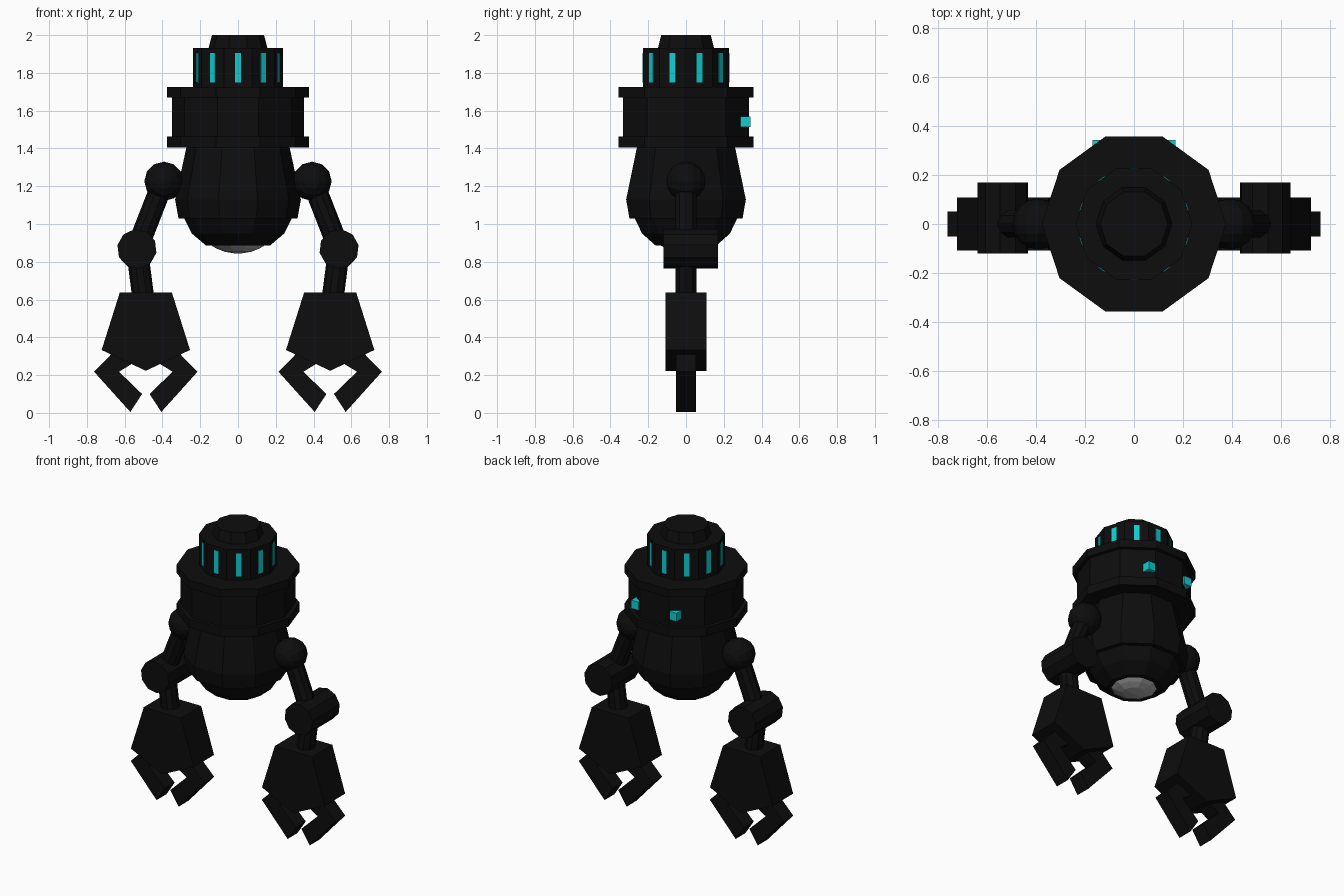
import bpy, bmesh, math
from mathutils import Vector, Matrix

if "Cube" in bpy.data.objects:
    bpy.data.objects.remove(bpy.data.objects["Cube"])


def material(name, rgb):
    m = bpy.data.materials.new(name)
    m.diffuse_color = (*rgb, 1)
    m.use_nodes = True
    m.node_tree.nodes["Principled BSDF"].inputs["Base Color"].default_value = m.diffuse_color
    return m


BLACK = material("black metal", (0.004, 0.004, 0.004))
TEAL = material("teal glow", (0.005, 0.62, 0.64))
GREY = material("grey lens", (0.4, 0.4, 0.4))


def finish(name, bm, mat):
    bmesh.ops.recalc_face_normals(bm, faces=bm.faces)
    me = bpy.data.meshes.new(name)
    bm.to_mesh(me)
    bm.free()
    me.materials.append(mat)
    ob = bpy.data.objects.new(name, me)
    bpy.context.collection.objects.link(ob)
    return ob


def lathe(name, profile, mat=BLACK, n=10):
    """Closed solid of revolution around z from (radius, z) points."""
    bm = bmesh.new()
    rings = [[bm.verts.new((r * math.cos(math.tau * i / n), r * math.sin(math.tau * i / n), z))
              for i in range(n)] for r, z in profile]
    for a, b in zip(rings, rings[1:]):
        for i in range(n):
            j = (i + 1) % n
            bm.faces.new((a[i], a[j], b[j], b[i]))
    bm.faces.new(rings[0][::-1])
    bm.faces.new(rings[-1])
    return finish(name, bm, mat)


def box(name, centre, size, mat, turn=0.0):
    bm = bmesh.new()
    bmesh.ops.create_cube(bm, size=1, matrix=Matrix.Translation(centre)
                          @ Matrix.Rotation(turn, 4, 'Z') @ Matrix.Diagonal((*size, 1)))
    return finish(name, bm, mat)


def rod(name, a, b, r, n=10, roll=0.0):
    a, b = Vector(a), Vector(b)
    d = b - a
    bm = bmesh.new()
    bmesh.ops.create_cone(bm, cap_ends=True, segments=n, radius1=r, radius2=r, depth=d.length,
                          matrix=Matrix.Translation((a + b) / 2)
                          @ d.to_track_quat('Z', 'Y').to_matrix().to_4x4()
                          @ Matrix.Rotation(roll, 4, 'Z'))
    return finish(name, bm, BLACK)


def plate(name, outline, half):
    """Extrude an (x, z) outline along y."""
    bm = bmesh.new()
    f = bm.faces.new([bm.verts.new((x, -half, z)) for x, z in outline])
    ext = bmesh.ops.extrude_face_region(bm, geom=[f])
    bmesh.ops.translate(bm, vec=(0, 2 * half, 0),
                        verts=[v for v in ext["geom"] if isinstance(v, bmesh.types.BMVert)])
    return finish(name, bm, BLACK)


# Torso, stacked from bottom to top
lathe("lower_bowl", [(.168, .885), (.245, .95), (.29, 1.04)])
lathe("belly", [(.315, 1.03), (.333, 1.13), (.27, 1.42)])
lathe("chest_band", [(.376, 1.406), (.376, 1.464), (.35, 1.464), (.35, 1.671),
                     (.376, 1.671), (.376, 1.724)])
lathe("head_drum", [(.238, 1.72), (.238, 1.931)])
lathe("head_cap", [(.156, 1.93), (.138, 2.0)])
lathe("belly_lens", [(.012, .843), (.07, .853), (.115, .871), (.14, .886)], GREY)

# Glowing windows, one centred on each drum side
for i in range(10):
    a = math.radians(18 + 36 * i)
    d = .2264
    box("head_window", (d * math.cos(a), d * math.sin(a), 1.827), (.006, .034, .154), TEAL, a)

# Arms, repeated on both sides
CLAW = .488
palm_half = [(0, .637), (.138, .637), (.234, .333), (0, .223)]
finger_half = [(.17, .34), (.19, .302), (.274, .218), (.082, .005), (.02, .10),
               (.142, .218), (.06, .268), (.06, .32)]
for s, side in ((1, "right"), (-1, "left")):
    box(side + "_back_light", (s * .142, .315, 1.542), (.054, .054, .056), TEAL)

    bm = bmesh.new()
    bmesh.ops.create_uvsphere(bm, u_segments=12, v_segments=8, radius=.104,
                              matrix=Matrix.Translation((s * .392, 0, 1.226))
                              @ Matrix.Rotation(math.pi / 2, 4, 'X'))
    finish(side + "_shoulder", bm, BLACK)

    elbow = (s * .535, 0, .868)
    rod(side + "_upper_arm", (s * .395, 0, 1.226), elbow, .058)
    rod(side + "_elbow", (elbow[0], -.12, .868), (elbow[0], .17, .868), .105, roll=.12 * s)
    rod(side + "_forearm", elbow, (s * .503, 0, .62), .058)

    outline = palm_half[1:] + [(-x, z) for x, z in palm_half[2:0:-1]]
    plate(side + "_palm", [(s * CLAW + x, z) for x, z in outline], .108)
    for m in (1, -1):
        plate(side + "_finger", [(s * CLAW + m * x, z) for x, z in finger_half], .052)
